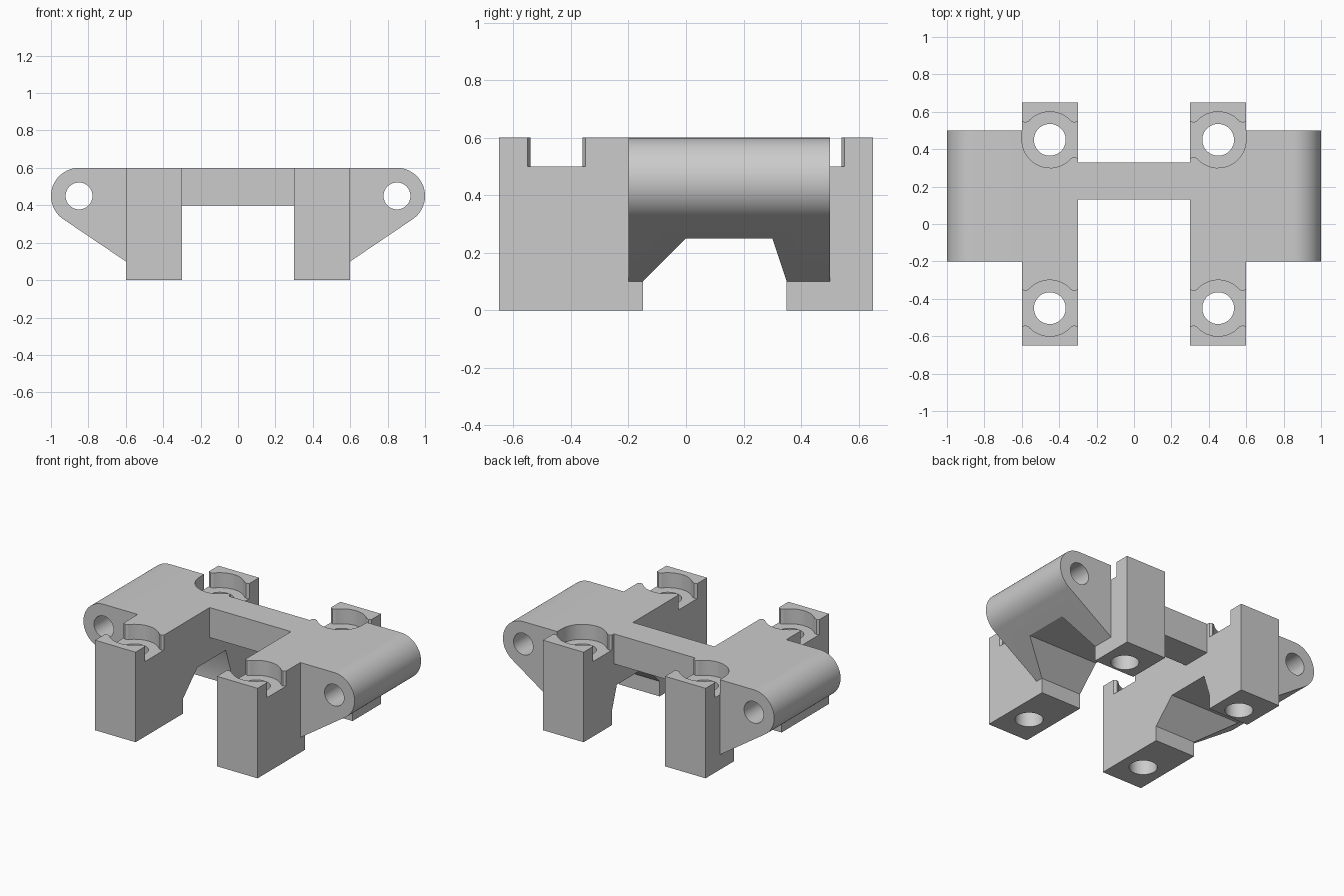
import bpy, bmesh, math
from mathutils import Vector

old = bpy.data.objects.get("Cube")
if old:
    bpy.data.objects.remove(old, do_unlink=True)

grey = bpy.data.materials.new("plain_grey")
grey.use_nodes = True
grey.diffuse_color = (0.6, 0.6, 0.6, 1)
grey.node_tree.nodes["Principled BSDF"].inputs["Base Color"].default_value = (0.6, 0.6, 0.6, 1)


def prism(name, outline, axis, start, end):
    """Extrude a 2D outline along one axis; the outline uses the other two in order."""
    def place(p, depth):
        co = list(p)
        co.insert("xyz".index(axis), depth)
        return Vector(co)
    bm = bmesh.new()
    face = bm.faces.new([bm.verts.new(place(p, start)) for p in outline])
    top = bmesh.ops.extrude_face_region(bm, geom=[face])
    move = place((0, 0), end - start)
    bmesh.ops.translate(bm, vec=move, verts=[v for v in top["geom"] if isinstance(v, bmesh.types.BMVert)])
    bmesh.ops.recalc_face_normals(bm, faces=bm.faces)
    mesh = bpy.data.meshes.new(name)
    bm.to_mesh(mesh)
    bm.free()
    mesh.materials.append(grey)
    obj = bpy.data.objects.new(name, mesh)
    bpy.context.collection.objects.link(obj)
    return obj


def arc(cx, cy, r, a0, a1, n):
    return [(cx + r * math.cos(a0 + (a1 - a0) * i / n),
             cy + r * math.sin(a0 + (a1 - a0) * i / n)) for i in range(n + 1)]


def circle(cx, cy, r, n=48):
    return arc(cx, cy, r, 0, math.tau, n)[:-1]


def cut(obj, *cutters):
    """Subtract the cutters, bake the result and drop the cutters."""
    for c in cutters:
        mod = obj.modifiers.new("cut", "BOOLEAN")
        mod.operation, mod.solver, mod.object = "DIFFERENCE", "EXACT", c
    deps = bpy.context.evaluated_depsgraph_get()
    mesh = bpy.data.meshes.new_from_object(obj.evaluated_get(deps))
    obj.modifiers.clear()
    obj.data = mesh
    for c in cutters:
        bpy.data.objects.remove(c, do_unlink=True)


def bore_outline(cx, cy, closed_side=0):
    """Round screw-head recess that flares open through both sides of the rail."""
    r, pts = 0.15, []
    flare = [(0.16, 0.11), (0.15, 0.1), (0.132, 0.091), (0.115, 0.097)]
    a = math.atan2(0.097, 0.115)
    for sx, sy in ((1, 1), (-1, 1), (-1, -1), (1, -1)):
        if sy < 0 and sx == closed_side:
            quad = arc(0, 0, r - 0.001, 0, math.pi / 2, 12)
        else:
            quad = flare + arc(0, 0, r, a, math.pi / 2, 10)[1:]
        quad = [(cx + sx * x, cy + sy * y) for x, y in quad]
        if sx * sy < 0:
            quad.reverse()
        pts += [p for p in quad if not pts or (Vector(p) - Vector(pts[-1])).length > 1e-4]
    return pts


def finish(obj):
    bpy.ops.object.select_all(action="DESELECT")
    obj.select_set(True)
    bpy.context.view_layer.objects.active = obj
    bpy.ops.object.shade_smooth_by_angle(angle=math.radians(25))


# Side outline of a rail: two feet joined over an arch
rail_outline = [(-0.65, 0), (-0.15, 0), (-0.15, 0.1), (0, 0.25), (0.3, 0.25),
                (0.35, 0.1), (0.35, 0), (0.65, 0), (0.65, 0.6), (-0.65, 0.6)]
arch_outline = [(-0.15, -0.1), (-0.15, 0.1), (0, 0.25), (0.3, 0.25), (0.35, 0.1), (0.35, -0.1)]

for side, label in ((1, "left"), (-1, "right")):
    # Rail with two feet, screw holes and recesses
    rail = prism(label + "_rail", rail_outline, "x", side * 0.3, side * 0.6)
    cx = side * 0.45
    cutters = []
    for cy, closed in ((-0.45, 0), (0.45, side)):
        cutters.append(prism("recess_cutter", bore_outline(cx, cy, closed), "z", 0.5, 0.7))
        cutters.append(prism("screw_cutter", circle(cx, cy, 0.085), "z", -0.1, 0.55))
    cut(rail, *cutters)
    finish(rail)

    # Rounded ear with a pivot hole, arched underneath
    lower = math.radians(-55.95)
    profile = [(0.6, 0.6), (0.6, 0.1)] + arc(0.85, 0.45, 0.15, lower, math.pi / 2, 28)
    ear = prism(label + "_ear", [(side * x, z) for x, z in profile], "y", -0.2, 0.5)
    cut(ear, prism("pivot_cutter", circle(side * 0.85, 0.45, 0.072), "y", -0.3, 0.6),
        prism("arch_cutter", arch_outline, "x", side * 0.5, side * 1.1))
    finish(ear)

# Bar joining the rails
prism("cross_bar", [(0.13, 0.4), (0.33, 0.4), (0.33, 0.6), (0.13, 0.6)], "x", -0.3, 0.3)
